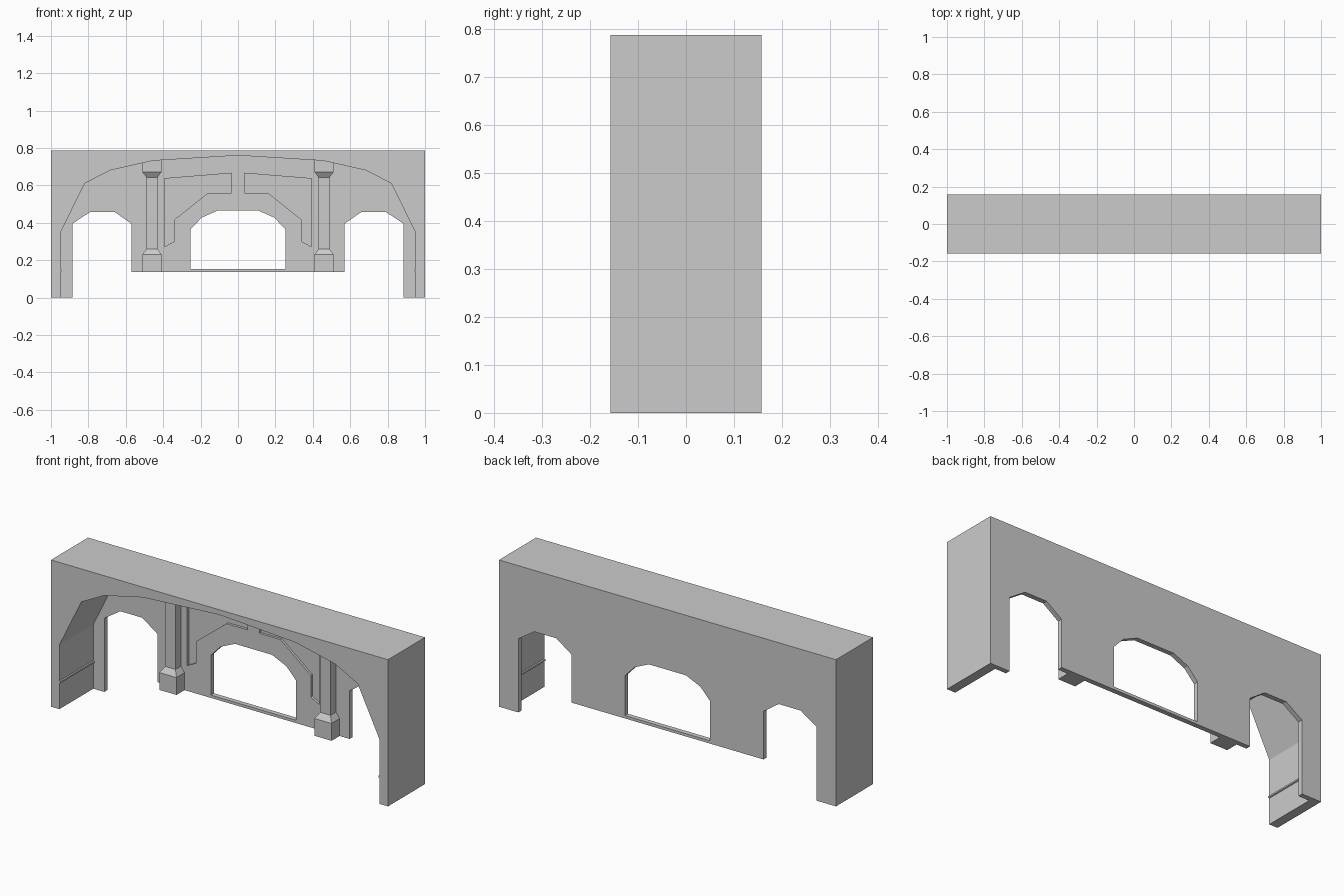
import bpy, bmesh

if "Cube" in bpy.data.objects:
    bpy.data.objects.remove(bpy.data.objects["Cube"])

FRONT, BACK, WALL = -0.157, 0.157, 0.131   # WALL = front face of the thin rear wall


def finish(name, bm):
    bmesh.ops.recalc_face_normals(bm, faces=bm.faces)
    mesh = bpy.data.meshes.new(name)
    bm.to_mesh(mesh)
    bm.free()
    obj = bpy.data.objects.new(name, mesh)
    bpy.context.collection.objects.link(obj)
    return obj


def prism(name, profile, y0, y1):
    """Extrude an x-z profile from y0 to y1."""
    bm = bmesh.new()
    face = bm.faces.new([bm.verts.new((x, y0, z)) for x, z in profile])
    ext = bmesh.ops.extrude_face_region(bm, geom=[face])
    verts = [v for v in ext["geom"] if isinstance(v, bmesh.types.BMVert)]
    bmesh.ops.translate(bm, verts=verts, vec=(0, y1 - y0, 0))
    return finish(name, bm)


def mirrored(half):
    """Left half of a profile plus its reflection."""
    return half + [(-x, z) for x, z in reversed(half) if x != 0]


def cut(target, cutter):
    cutter.hide_render = True
    mod = target.modifiers.new("cut", 'BOOLEAN')
    mod.operation, mod.solver, mod.object = 'DIFFERENCE', 'EXACT', cutter
    bpy.context.view_layer.objects.active = target
    bpy.ops.object.modifier_apply(modifier=mod.name)
    bpy.data.objects.remove(cutter)


def mirror_x(obj):
    mod = obj.modifiers.new("mirror", 'MIRROR')
    mod.use_mirror_merge = False


# Main block
body = prism("arched_wall", mirrored([(-1, 0), (-1, 0.787)]), FRONT, BACK)

# Big arch niche, leaving the thin rear wall
arch = mirrored([(-0.95, -0.1), (-0.95, 0.345), (-0.82, 0.61), (-0.685, 0.68),
                 (-0.455, 0.732), (0, 0.76)])
cut(body, prism("arch_cutter", arch, FRONT - 0.1, WALL))

# Side doorways joined by the gap under the middle wall
doors = mirrored([(-0.885, -0.1), (-0.885, 0.395), (-0.79, 0.458), (-0.66, 0.458),
                  (-0.57, 0.395), (-0.57, 0.137)])
cut(body, prism("door_cutter", doors, 0, BACK + 0.1))

# Middle window
window = mirrored([(-0.253, 0.152), (-0.253, 0.365), (-0.195, 0.427), (-0.11, 0.465)])
cut(body, prism("window_cutter", window, 0, BACK + 0.1))

# Shallow recessed panels around the window
panel = [(-0.393, 0.636), (-0.035, 0.665), (-0.035, 0.56), (-0.16, 0.56),
         (-0.34, 0.417), (-0.34, 0.3), (-0.393, 0.272)]
for s in (1, -1):
    cut(body, prism("panel_cutter", [(s * x, z) for x, z in panel], WALL - 0.05, WALL + 0.013))

# Square half columns with tapered base and capital: (half width, front y, z)
bm = bmesh.new()
rings = []
for w, y, z in [(0.051, 0.063, 0.137), (0.051, 0.063, 0.23), (0.03, 0.084, 0.26),
                (0.03, 0.084, 0.642), (0.051, 0.063, 0.672), (0.051, 0.063, 0.738)]:
    rings.append([bm.verts.new((-0.46 + dx, yy, z)) for dx, yy in
                  ((-w, y), (w, y), (w, WALL + 0.002), (-w, WALL + 0.002))])
for a, b in zip(rings, rings[1:]):
    for i in range(4):
        j = (i + 1) % 4
        bm.faces.new((a[i], a[j], b[j], b[i]))
bm.faces.new(rings[0])
bm.faces.new(rings[-1])
mirror_x(finish("columns", bm))

# Thin rails on the inner leg faces
rail = [(-0.952, 0.138), (-0.944, 0.141), (-0.944, 0.149), (-0.952, 0.152)]
mirror_x(prism("side_rails", rail, FRONT, WALL))
